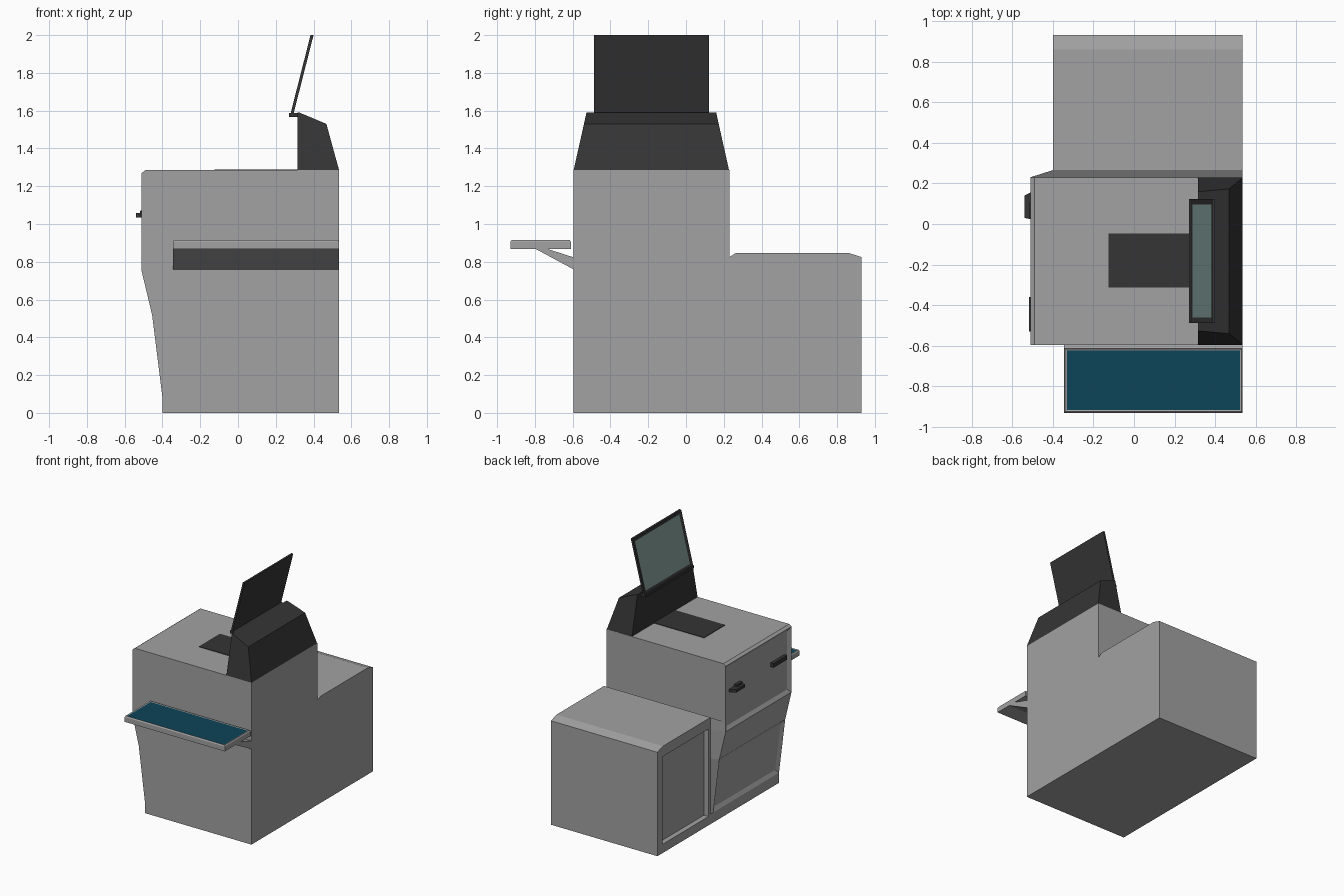
import bpy, bmesh
from mathutils import Vector

if "Cube" in bpy.data.objects:
    bpy.data.objects.remove(bpy.data.objects["Cube"])


def material(name, rgb):
    m = bpy.data.materials.new(name)
    m.diffuse_color = (*rgb, 1)
    m.use_nodes = True
    m.node_tree.nodes["Principled BSDF"].inputs["Base Color"].default_value = m.diffuse_color
    return m


GREY = material("grey casing", (0.36, 0.36, 0.36))
DARK = material("dark plastic", (0.035, 0.035, 0.035))
GLASS = material("screen glass", (0.20, 0.30, 0.29))
BLUE = material("blue mat", (0.004, 0.058, 0.098))


def loft(name, sections, mats, inset=None):
    """Join matching closed sections; optionally recess the faces picked by a rule.
    inset = (direction, min_area, border, depth, material index)"""
    bm = bmesh.new()
    rings = [[bm.verts.new(p) for p in s] for s in sections]
    n = len(rings[0])
    for a, b in zip(rings, rings[1:]):
        for i in range(n):
            j = (i + 1) % n
            bm.faces.new((a[i], a[j], b[j], b[i]))
    bm.faces.new(rings[0])
    bm.faces.new(rings[-1])
    bmesh.ops.recalc_face_normals(bm, faces=bm.faces[:])
    bm.normal_update()
    if inset:
        direction, min_area, border, depth, index = inset
        picked = [f for f in bm.faces
                  if f.normal.dot(Vector(direction)) > 0.95 and f.calc_area() > min_area]
        bmesh.ops.inset_individual(bm, faces=picked, thickness=border, depth=depth,
                                   use_even_offset=True)
        for f in picked:
            f.material_index = index
    me = bpy.data.meshes.new(name)
    bm.to_mesh(me)
    bm.free()
    for m in mats:
        me.materials.append(m)
    ob = bpy.data.objects.new(name, me)
    bpy.context.collection.objects.link(ob)
    return ob


def at_y(pts, y):
    return [(x, y, z) for x, z in pts]


def at_x(pts, x):
    return [(x, y, z) for y, z in pts]


def rect(x0, x1, y0, y1, z):
    return [(x0, y0, z), (x1, y0, z), (x1, y1, z), (x0, y1, z)]


def box(name, x, y, z, mat):
    return loft(name, [rect(*x, *y, z[0]), rect(*x, *y, z[1])], [mat])


# Main cabinet with a recessed panel on its upper left face
cabinet = [(-0.40, 0), (0.535, 0), (0.535, 1.285), (-0.49, 1.285), (-0.51, 1.27),
           (-0.51, 0.75), (-0.455, 0.52), (-0.40, 0.08)]
loft("main_cabinet", [at_y(cabinet, -0.595), at_y(cabinet, 0.23)], [GREY],
     ((-1, 0, 0), 0.3, 0.028, -0.018, 0))

# Tapered joint between main cabinet and side cabinet
joint_a = [(-0.40, 0), (0.535, 0), (0.535, 0.825), (-0.51, 0.825),
           (-0.51, 0.75), (-0.455, 0.52), (-0.40, 0.08)]
joint_b = [(-0.40, 0), (0.535, 0), (0.535, 0.847), (-0.40, 0.847),
           (-0.40, 0.75), (-0.40, 0.52), (-0.40, 0.08)]
loft("cabinet_joint", [at_y(joint_a, 0.23), at_y(joint_b, 0.265)], [GREY])

# Side cabinet with a recessed door
side = [(0.265, 0), (0.93, 0), (0.93, 0.825), (0.86, 0.847), (0.265, 0.847)]
side_ob = loft("side_cabinet", [at_x(side, -0.40), at_x(side, 0.535)], [GREY])
cutter = box("door_cutter", (-0.5, -0.36), (0.29, 0.865), (0.07, 0.765), GREY)
cutter.hide_render = True
cutter.hide_viewport = False
cut = side_ob.modifiers.new("door recess", "BOOLEAN")
cut.operation = "DIFFERENCE"
cut.object = cutter
cut.solver = "EXACT"
# bake the cut and remove the helper
bpy.context.view_layer.update()
baked = bpy.data.meshes.new_from_object(
    side_ob.evaluated_get(bpy.context.evaluated_depsgraph_get()))
side_ob.modifiers.clear()
side_ob.data = baked
bpy.data.objects.remove(cutter)

# Two handles on the recessed panel
loft("near_handle", [[(-0.49, 0.02, z), (-0.54, 0.03, z), (-0.54, 0.14, z), (-0.49, 0.165, z)]
                     for z in (1.035, 1.058)], [DARK])
box("near_handle_base", (-0.517, -0.49), (0.03, 0.10), (1.035, 1.072), DARK)
box("far_handle", (-0.518, -0.49), (-0.53, -0.36), (1.035, 1.068), DARK)

# Dark scanning plate on the cabinet top
box("top_plate", (-0.125, 0.315), (-0.312, -0.048), (1.283, 1.289), DARK)

# Tapered head housing, with a shallow recess towards the user
head = []
for x0, x1, z, inset_y in ((0.315, 0.535, 1.285, 0), (0.315, 0.468, 1.53, 0.055),
                           (0.315, 0.325, 1.59, 0.068)):
    head.append(rect(x0, x1, -0.595 + inset_y, 0.228 - inset_y, z))
loft("head_housing", head, [DARK])

# Leaning screen and its foot
screen = [(0.277, 1.58), (0.293, 1.58), (0.40, 2.0), (0.384, 2.0)]
loft("screen", [at_y(screen, -0.488), at_y(screen, 0.122)], [DARK, GLASS],
     ((-0.97, 0, 0.24), 0.1, 0.027, -0.005, 1))
box("screen_foot", (0.27, 0.33), (-0.488, 0.122), (1.566, 1.587), DARK)

# Front shelf with a blue mat, and its sloping bracket
loft("front_shelf", [rect(-0.345, 0.535, -0.93, -0.61, 0.868),
                     rect(-0.345, 0.535, -0.93, -0.61, 0.906),
                     rect(-0.339, 0.529, -0.924, -0.616, 0.915)], [GREY, BLUE],
     ((0, 0, 1), 0.1, 0.008, -0.003, 1))
bracket = [(-0.80, 0.87), (-0.74, 0.87), (-0.59, 0.822), (-0.59, 0.757)]
loft("shelf_bracket", [at_x(bracket, -0.345), at_x(bracket, 0.535)], [GREY])
